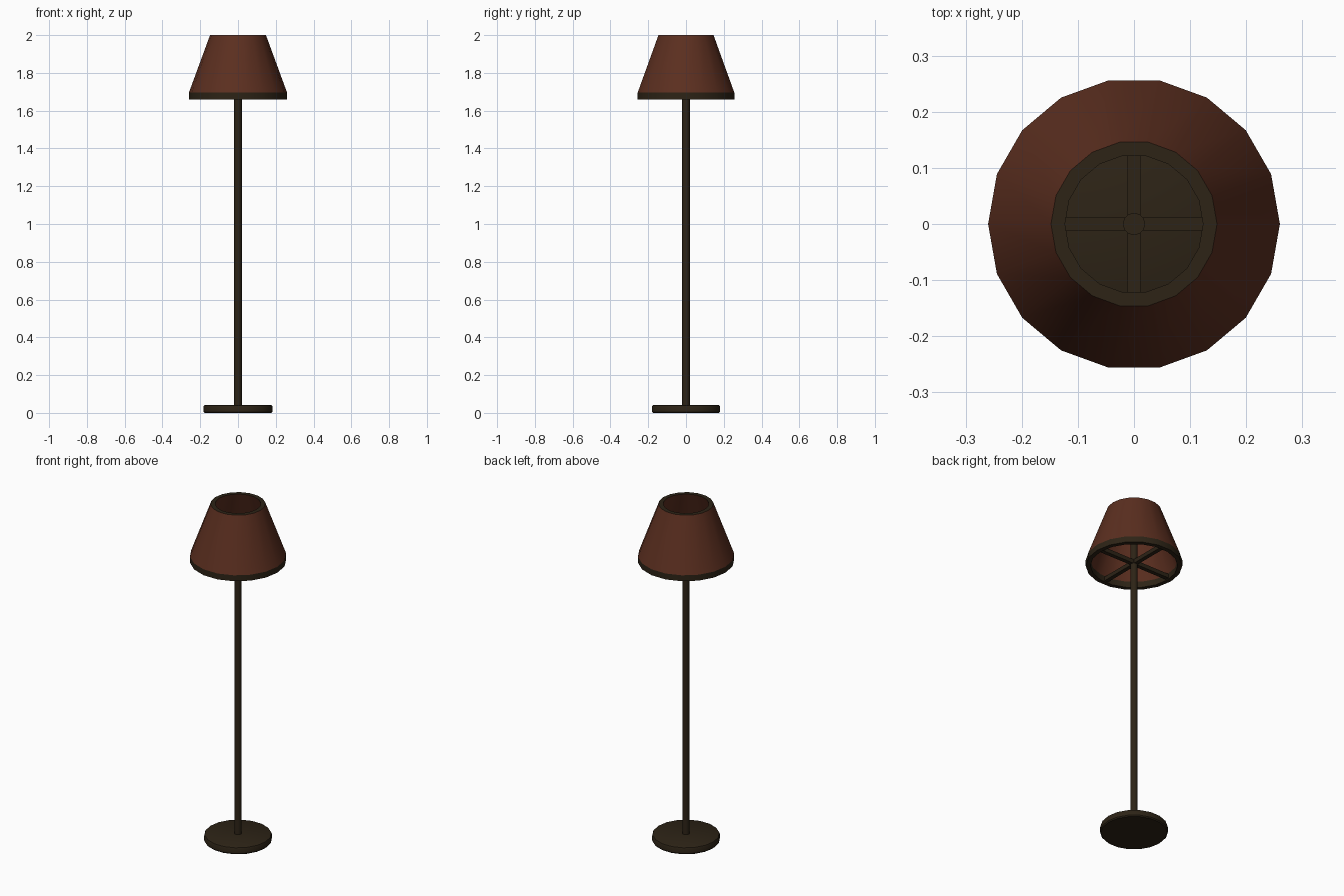
import bpy, bmesh, math

if "Cube" in bpy.data.objects:
    bpy.data.objects.remove(bpy.data.objects["Cube"])

SIDES = 18


def material(name, rgb):
    m = bpy.data.materials.new(name)
    m.diffuse_color = (*rgb, 1)
    m.use_nodes = True
    m.node_tree.nodes["Principled BSDF"].inputs["Base Color"].default_value = m.diffuse_color
    return m


BROWN = material("brown_fabric", (0.105, 0.028, 0.014))
DARK = material("dark_metal", (0.026, 0.017, 0.008))


def finish(bm, name, mats):
    bmesh.ops.recalc_face_normals(bm, faces=bm.faces)
    me = bpy.data.meshes.new(name)
    bm.to_mesh(me)
    bm.free()
    for m in mats:
        me.materials.append(m)
    ob = bpy.data.objects.new(name, me)
    bpy.context.collection.objects.link(ob)
    bpy.ops.object.select_all(action='DESELECT')
    ob.select_set(True)
    bpy.context.view_layer.objects.active = ob
    bpy.ops.object.shade_smooth_by_angle(angle=math.radians(32))
    return ob


def lathe(name, profile, mats, closed=False, sides=SIDES, dark_segments=()):
    """Revolve (radius, z) points; closed joins last to first, else ends are capped."""
    bm = bmesh.new()
    rings = [[bm.verts.new((r * math.cos(2 * math.pi * i / sides),
                            r * math.sin(2 * math.pi * i / sides), z))
              for i in range(sides)] for r, z in profile]
    for k in range(len(rings) if closed else len(rings) - 1):
        a, b = rings[k], rings[(k + 1) % len(rings)]
        for i in range(sides):
            j = (i + 1) % sides
            f = bm.faces.new((a[i], a[j], b[j], b[i]))
            f.material_index = 1 if k in dark_segments else 0
    if not closed:
        bm.faces.new(rings[0])
        bm.faces.new(rings[-1])
    return finish(bm, name, mats)


# Round foot with a softened top edge
lathe("base", [(0.178, 0), (0.183, 0.006), (0.183, 0.032), (0.180, 0.039), (0.172, 0.043)], [DARK])

# Upright pole, ending inside the shade
lathe("pole", [(0.02, 0.04), (0.02, 1.85)], [DARK], sides=12)

# Hollow tapered shade with a dark top rim
lathe("shade", [(0.26, 1.695), (0.148, 2.0), (0.123, 2.0), (0.235, 1.695)],
      [BROWN, DARK], closed=True, dark_segments=(1,))

# Dark band round the bottom of the shade
lathe("shade_band", [(0.26, 1.66), (0.26, 1.695), (0.235, 1.695), (0.235, 1.66)], [DARK], closed=True)

# Four spokes joining the pole to the band
for n in range(4):
    bm = bmesh.new()
    bmesh.ops.create_cube(bm, size=1)
    for v in bm.verts:
        x, y, z = 0.125 + v.co.x * 0.23, v.co.y * 0.024, 1.678 + v.co.z * 0.024
        c, s = round(math.cos(n * math.pi / 2)), round(math.sin(n * math.pi / 2))
        v.co = (x * c - y * s, x * s + y * c, z)
    finish(bm, f"spoke_{n + 1}", [DARK])
